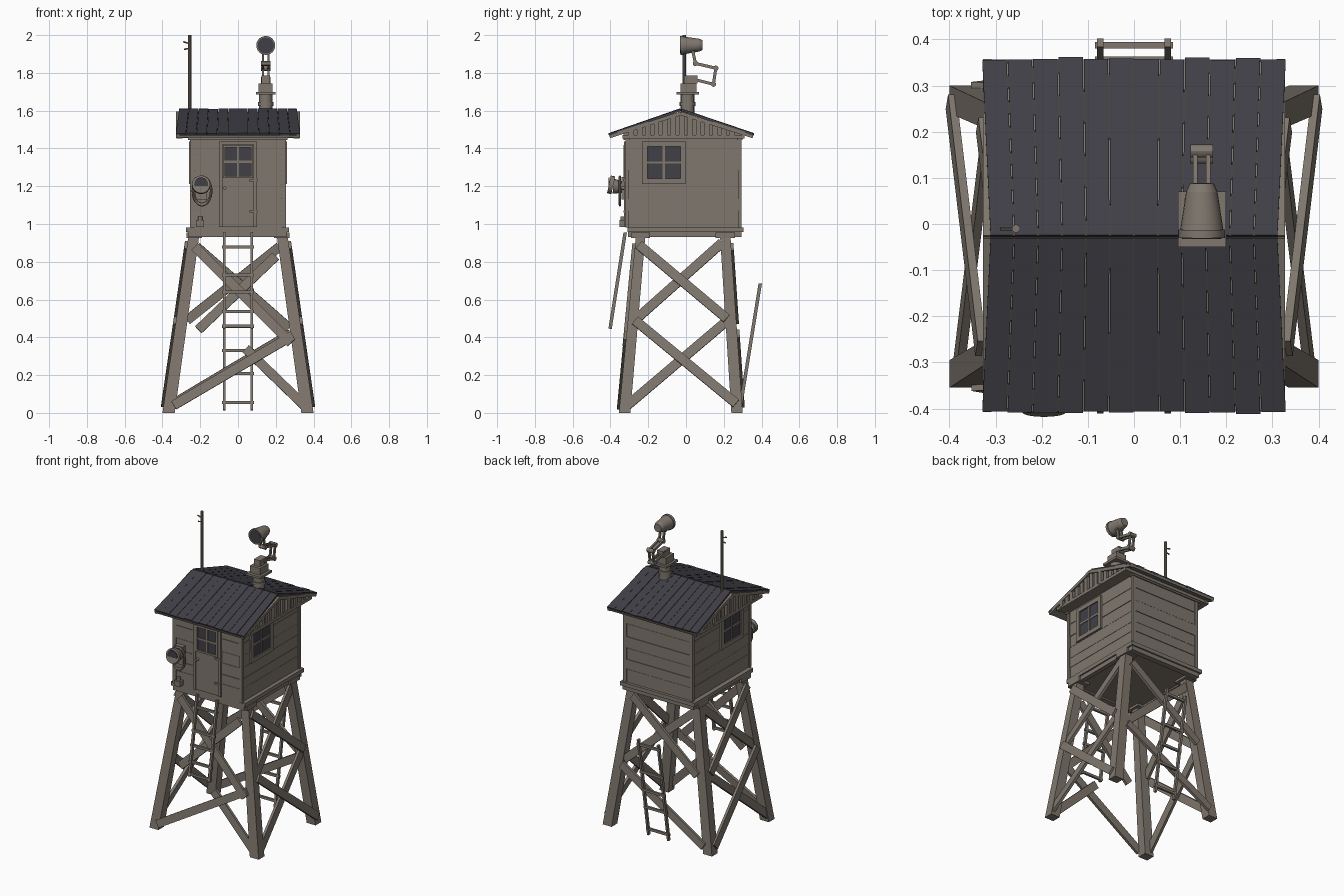
import bpy, bmesh, math, random
from mathutils import Vector, Matrix

if "Cube" in bpy.data.objects:
    bpy.data.objects.remove(bpy.data.objects["Cube"])

random.seed(4)
V = Vector


def material(name, rgb):
    m = bpy.data.materials.new(name)
    m.diffuse_color = (*rgb, 1)
    m.use_nodes = True
    m.node_tree.nodes["Principled BSDF"].inputs["Base Color"].default_value = m.diffuse_color
    return m


WOOD = material("weathered_wood", (0.215, 0.185, 0.155))
DARK = material("dark_slate", (0.052, 0.050, 0.062))


def finish(name, bm, mat, smooth=False):
    bmesh.ops.recalc_face_normals(bm, faces=bm.faces)
    me = bpy.data.meshes.new(name)
    bm.to_mesh(me)
    bm.free()
    me.materials.append(mat)
    ob = bpy.data.objects.new(name, me)
    bpy.context.collection.objects.link(ob)
    if smooth:
        bpy.context.view_layer.objects.active = ob
        ob.select_set(True)
        bpy.ops.object.shade_smooth_by_angle()
        ob.select_set(False)
    return ob


def loft(name, a, b, mat=WOOD):
    """Solid between two polygons with equal point counts."""
    bm = bmesh.new()
    va, vb = [bm.verts.new(p) for p in a], [bm.verts.new(p) for p in b]
    bm.faces.new(va)
    bm.faces.new(vb)
    for i in range(len(a)):
        j = (i + 1) % len(a)
        bm.faces.new((va[i], va[j], vb[j], vb[i]))
    return finish(name, bm, mat)


def rect(x0, x1, y0, y1, z):
    return [(x0, y0, z), (x1, y0, z), (x1, y1, z), (x0, y1, z)]


def box(name, x0, x1, y0, y1, z0, z1, mat=WOOD):
    return loft(name, rect(x0, x1, y0, y1, z0), rect(x0, x1, y0, y1, z1), mat)


def plank(name, p, q, w, t, n, mat=WOOD):
    """Board from p to q, width w, thickness t along normal n."""
    p, q, n = V(p), V(q), V(n)
    d = (q - p).normalized()
    s = d.cross(n).normalized()
    n = s.cross(d)
    ring = [s * (a * w / 2) + n * (b * t / 2) for a, b in ((-1, -1), (1, -1), (1, 1), (-1, 1))]
    return loft(name, [p + r for r in ring], [q + r for r in ring], mat)


def rod(name, p, q, r1, r2=None, mat=WOOD, n=16):
    p, q = V(p), V(q)
    d = q - p
    bm = bmesh.new()
    bmesh.ops.create_cone(bm, cap_ends=True, segments=n, radius1=r1, radius2=r1 if r2 is None else r2,
                          depth=d.length, matrix=Matrix.Translation((p + q) / 2)
                          @ d.to_track_quat('Z', 'Y').to_matrix().to_4x4())
    return finish(name, bm, mat, True)


# splayed legs
for sx in (-1, 1):
    for nm, yb, yt in (("front", (-.355, -.295), (-.265, -.215)), ("back", (.24, .30), (.18, .235))):
        loft(f"{nm}_leg", rect(sx * .335, sx * .40, *yb, 0), rect(sx * .205, sx * .262, *yt, .94))
        box(f"{nm}_leg_cap", sx * .19, sx * .272, yt[0] - .025, yt[1] + .025, .925, .955)


# braces: points on the sloping tower faces given as (across, height)
def on_face(face, u, z, off):
    k = z / .94
    if face == "front":
        return V((u, -.355 + .09 * k - off, z))
    if face == "back":
        return V((u, .30 - .065 * k + off, z))
    s = 1 if face == "right" else -1
    return V((s * (.40 - .137 * k + off), u, z))


NORMAL = {"front": (0, -1, .1), "back": (0, 1, .07), "right": (1, 0, .14), "left": (-1, 0, .14)}


def brace(face, a, b, off):
    plank(f"{face}_brace", on_face(face, *a, off), on_face(face, *b, off), .05, .018, NORMAL[face])


for f in ("right", "left"):
    brace(f, (-.25, .89), (.215, .50), .004)
    brace(f, (-.26, .50), (.19, .90), -.014)
    brace(f, (-.27, .49), (.265, .05), .004)
    brace(f, (-.31, .04), (.22, .49), -.014)
brace("front", (-.23, .88), (.28, .37), .006)
brace("front", (-.21, .44), (.20, .83), -.013)      # broken board
brace("front", (-.34, .04), (.29, .41), .004)
brace("front", (.04, .34), (.35, .04), -.013)       # broken board
brace("back", (-.27, .49), (.22, .88), .004)
brace("back", (-.22, .88), (.27, .45), -.014)
brace("back", (-.34, .05), (.28, .42), .004)

# deck
box("deck", -.275, .27, -.31, .305, .957, .982)
box("deck_underside", -.25, .25, -.295, .285, .94, .96)
for y in (-.295, .27):
    box("deck_beam", -.262, .26, y - .012, y + .025, .93, .957)
for x in (-.245, .245):
    box("deck_side_beam", x - .015, x + .015, -.305, .295, .93, .957)

# cabin: core with horizontal boards of slightly uneven thickness
X, Y0, Y1, Z0, Z1 = .245, -.312, .287, .982, 1.465
box("cabin_core", -X, X, Y0, Y1, Z0, Z1)
zs = [Z0, 1.07, 1.135, 1.21, 1.285, 1.37, Z1]
for a, b in zip(zs, zs[1:]):
    j = [random.uniform(.001, .005) for _ in range(4)]
    box("wall_board", -X - j[0], X + j[1], Y0 - j[2], Y1 + j[3], a + .0015, b - .0015)
for x in (-.243, .243):
    for y in (-.311, .284):
        box("corner_post", x - .012, x + .012, y - .01, y + .01, Z0, Z1)
box("front_eave_beam", -.265, .262, -.33, -.30, 1.445, 1.475)
box("back_eave_beam", -.265, .262, .27, .30, 1.445, 1.475)


def panel(name, side, u0, u1, n0, n1, z0, z1, mat=WOOD):
    """Box on a wall: u across, n outward from the wall surface."""
    if side == "front":
        return box(name, u0, u1, Y0 - n1, Y0 - n0, z0, z1, mat)
    s = 1 if side == "right" else -1
    return box(name, s * (X + n0), s * (X + n1), u0, u1, z0, z1, mat)


def window(side, u0, u1, z0, z1, n, border):
    panel("window_glass", side, u0, u1, n, n + .004, z0, z1, DARK)
    um, b = (u0 + u1) / 2, border
    for u in (u0 - b / 2, u1 + b / 2):
        panel("window_frame_side", side, u - b / 2, u + b / 2, n, n + .012, z0 - b, z1 + b)
    for z in (z0 - b / 2, z1 + b / 2):
        panel("window_frame_rail", side, u0, u1, n, n + .012, z - b / 2, z + b / 2)
    panel("window_mullion", side, um - .006, um + .006, n, n + .009, z0, z1)
    zm = (z0 + z1) / 2
    panel("window_bar", side, u0, u1, n, n + .008, zm - .006, zm + .006)


window("right", -.205, -.03, 1.24, 1.41, .003, .028)
window("left", -.205, -.03, 1.24, 1.41, .003, .028)

# door with window, hinges and knob
panel("door", "front", -.085, .085, 0, .008, .985, 1.425)
for u in (-.092, .092):
    panel("door_jamb", "front", u - .009, u + .009, 0, .016, .985, 1.435)
panel("door_lintel", "front", -.10, .10, 0, .016, 1.42, 1.438)
window("front", -.068, .068, 1.255, 1.405, .007, .012)
for z in (1.06, 1.225):
    panel("door_hinge", "front", .06, .102, .01, .02, z, z + .012)
rod("door_knob", (-.07, Y0 - .005, 1.19), (-.07, Y0 - .03, 1.19), .009)

# wall lamp with cable coil and small box
panel("lamp_bracket", "front", -.225, -.165, 0, .03, 1.13, 1.25)
rod("lamp_body", (-.195, -.335, 1.195), (-.195, -.385, 1.20), .03, .04)
rod("lamp_rim", (-.195, -.385, 1.205), (-.195, -.408, 1.21), .048)
rod("lamp_lens", (-.195, -.406, 1.21), (-.195, -.41, 1.21), .037, mat=DARK)
bpy.ops.mesh.primitive_torus_add(major_radius=.048, minor_radius=.007, major_segments=24, minor_segments=8,
                                 location=(-.19, -.35, 1.175), rotation=(math.pi / 2, 0, 0))
coil = bpy.context.object
coil.name = "cable_coil"
coil.scale = (1, 1.5, 1)
coil.data.materials.append(WOOD)
bpy.ops.object.shade_smooth_by_angle()
box("wall_box", -.222, -.18, -.352, -.31, .985, 1.02)
rod("wall_box_cap", (-.20, -.335, 1.02), (-.20, -.335, 1.04), .012)

# roof: wooden gable body, lining boards, dark planks on both slopes
RY, RZ = -.028, 1.598
loft("gable_body", *[[(x, -.33, 1.455), (x, .305, 1.455), (x, .305, 1.478), (x, RY, 1.585), (x, -.33, 1.478)]
                     for x in (-.298, .298)])
for ye in (-.405, .355):
    up = V((0, -(RZ - 1.47) * (1 if ye > 0 else -1), 0)) + V((0, 0, 1))
    nrm = V((0, .34 if ye > 0 else -.34, 1)).normalized()
    plank("roof_lining", (0, RY, RZ - .011), (0, ye, 1.464), .63, .012, nrm)
    for i in range(12):
        e = random.uniform(-.004, .003)
        xa, xb = [(i + k - 6) / 6 for k in (.02, .98)]
        lift = random.uniform(0, .003)
        d = nrm * .012
        p = [V((xa * .312, RY, RZ + lift)), V((xb * .312, RY, RZ + lift)),
             V((xb * .33, ye + e, 1.468 + lift)), V((xa * .33, ye + e, 1.468 + lift))]
        loft("roof_plank", p, [q + d for q in p], DARK)
    for x in (-.318, .318):
        plank("barge_board", (x, RY, RZ - .012), (x, ye, 1.464), .018, .02, nrm)
for s in (-1, 1):
    box("gable_beam", s * .295, s * .325, -.335, .31, 1.452, 1.472)
    for i in range(13):
        y = -.29 + i * .0445
        top = RZ - .012 - abs(y - RY) * .33
        box("gable_slat", s * .295, s * random.uniform(.317, .327), y - .014, y + .014, 1.46, top)


# ladders
def ladder(name, bottom, top, rungs):
    b, t = V((0, *bottom)), V((0, *top))
    for x in (-.073, .073):
        o = V((x, 0, 0))
        plank(f"{name}_rail", b + o, t + o, .014, .018, (0, 1, 0))
    for k in rungs:
        c = b.lerp(t, k)
        plank(f"{name}_rung", c - V((.085, 0, 0)), c + V((.085, 0, 0)), .016, .014, (0, 1, 0))


ladder("front_ladder", (-.402, .445), (-.322, .955), (.03, .18, .38, .56, .85))
ladder("back_ladder", (.285, .015), (.393, .685), (.06, .29, .47, .66, .95))

# antenna mast
rod("antenna_mast", (-.256, -.01, 1.55), (-.256, -.01, 2.0), .009, n=10)
rod("antenna_spur", (-.256, -.01, 1.955), (-.29, -.01, 1.965), .004, n=8)
rod("antenna_spur", (-.256, -.01, 1.93), (-.285, -.01, 1.925), .004, n=8)

# searchlight pedestal
LX = .147
rod("pedestal_post", (LX, .008, 1.56), (LX, .008, 1.69), .036)
rod("pedestal_collar", (LX, .008, 1.625), (LX, .008, 1.645), .042)
box("pedestal_plate", LX - .052, LX + .052, -.05, .07, 1.685, 1.70)
box("pedestal_box", LX - .038, LX + .036, -.03, .055, 1.70, 1.745)
box("pedestal_top", LX - .022, LX + .022, -.01, .06, 1.745, 1.785)

# folding arm, doubled, with joints
path = [(.045, 1.765), (.15, 1.70), (.158, 1.825), (.05, 1.85), (.035, 1.92)]
path[1:2] = [(.145, 1.74)]
for x in (LX - .014, LX + .014):
    for a, b in zip(path, path[1:]):
        plank("arm_link", (x, *a), (x, *b), .016, .01, (1, 0, 0))
for y, z in path:
    rod("arm_joint", (LX - .024, y, z), (LX + .024, y, z), .014, n=12)

# lamp head
ax = V((0, 1, .02)).normalized()
front = V((LX, -.03, 1.945))
rod("searchlight_rim", front, front + ax * .018, .05, .05, n=24)
rod("searchlight_shell", front + ax * .016, front + ax * .10, .047, .034, n=24)
rod("searchlight_cap", front + ax * .10, front + ax * .118, .034, .026, n=24)
rod("searchlight_lens", front - ax * .002, front + ax * .002, .043, mat=DARK, n=24)
